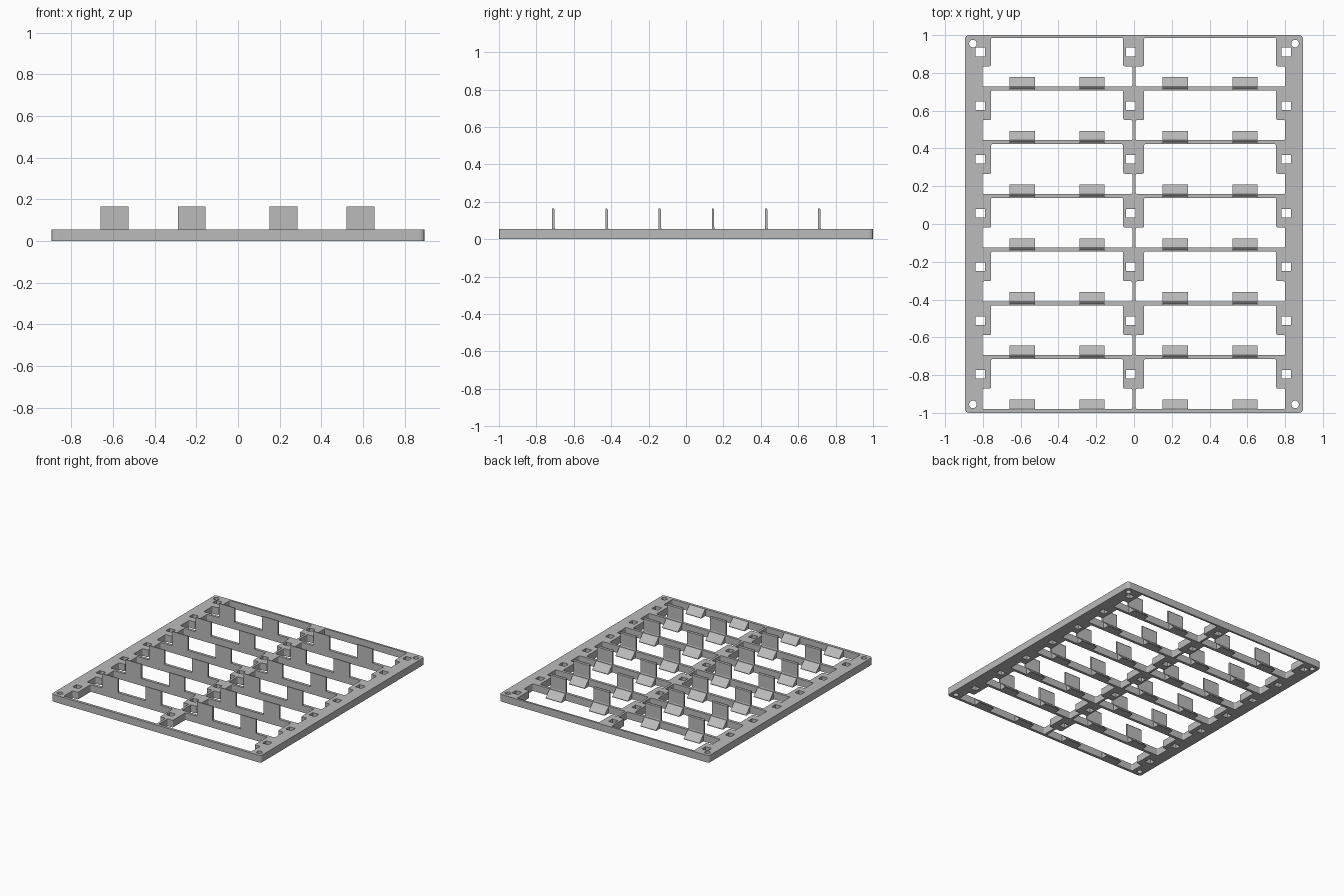
import bpy, bmesh, math

cube = bpy.data.objects.get("Cube")
if cube:
    bpy.data.objects.remove(cube, do_unlink=True)

HEIGHT = 0.055
PITCH = 0.2845
ROWS = 7
FIRST_BAR = 0.707        # front side of the rearmost divider
BAR = 0.021

grey = bpy.data.materials.new("plain_grey")
grey.use_nodes = True
grey.diffuse_color = (0.5, 0.5, 0.5, 1)
grey.node_tree.nodes["Principled BSDF"].inputs["Base Color"].default_value = (0.5, 0.5, 0.5, 1)


def rounded(points, radius, steps=4):
    """Polygon with each corner replaced by a small arc-like curve."""
    out = []
    n = len(points)
    for i, (px, py) in enumerate(points):
        ends = []
        for qx, qy in (points[i - 1], points[(i + 1) % n]):
            d = math.hypot(qx - px, qy - py)
            ends.append((px + (qx - px) * radius / d, py + (qy - py) * radius / d))
        (ax, ay), (bx, by) = ends
        for s in range(steps + 1):
            t = s / steps
            u = 1 - t
            out.append((u * u * ax + 2 * u * t * px + t * t * bx,
                        u * u * ay + 2 * u * t * py + t * t * by))
    return out


def box(x0, x1, y0, y1):
    return [(x0, y0), (x1, y0), (x1, y1), (x0, y1)]


def circle(cx, cy, r, n=24):
    return [(cx + r * math.cos(math.tau * i / n), cy + r * math.sin(math.tau * i / n))
            for i in range(n)]


# Frame outline, corner screw holes
outlines = [rounded(box(-0.895, 0.895, -1, 1), 0.025)]
for sx in (-1, 1):
    for sy in (-1, 1):
        outlines.append(circle(sx * 0.853, sy * 0.955, 0.02))

# Two stepped openings and three square holes per row
for row in range(ROWS):
    shift = row * PITCH
    low = FIRST_BAR + BAR - shift
    high = 0.985 if row == 0 else FIRST_BAR + PITCH - shift
    step = 0.835 - shift
    for x0, x1, pad0, pad1 in ((-0.803, -0.009, -0.757, -0.057),
                               (0.009, 0.80, 0.053, 0.753)):
        outlines.append(rounded([(x0, low), (x1, low), (x1, step), (pad1, step),
                                 (pad1, high), (pad0, high), (pad0, step), (x0, step)],
                                0.008, 3))
    for cx in (-0.814, -0.017, 0.807):
        cy = 0.911 - shift
        outlines.append(box(cx - 0.025, cx + 0.025, cy - 0.023, cy + 0.023))

# Fill the outlines as one flat curve and give it thickness
curve = bpy.data.curves.new("frame_outline", "CURVE")
curve.dimensions = "2D"
curve.fill_mode = "BOTH"
curve.extrude = HEIGHT / 2
for pts in outlines:
    spline = curve.splines.new("POLY")
    spline.points.add(len(pts) - 1)
    for p, (x, y) in zip(spline.points, pts):
        p.co = (x, y, 0, 1)
    spline.use_cyclic_u = True
source = bpy.data.objects.new("frame_source", curve)
bpy.context.collection.objects.link(source)
bpy.context.view_layer.update()
mesh = bpy.data.meshes.new_from_object(source.evaluated_get(bpy.context.evaluated_depsgraph_get()))
bpy.data.objects.remove(source, do_unlink=True)


def finish(name, bm, mesh):
    bmesh.ops.remove_doubles(bm, verts=bm.verts, dist=0.00005)
    bmesh.ops.recalc_face_normals(bm, faces=bm.faces)
    for f in bm.faces:
        f.smooth = False
        f.material_index = 0
    bm.to_mesh(mesh)
    bm.free()
    mesh.materials.clear()
    mesh.materials.append(grey)
    obj = bpy.data.objects.new(name, mesh)
    bpy.context.collection.objects.link(obj)


bm = bmesh.new()
bm.from_mesh(mesh)
bmesh.ops.translate(bm, verts=bm.verts, vec=(0, 0, HEIGHT / 2))
finish("frame", bm, mesh)


def prisms(name, profile, rows):
    """Extrude a side profile (y, z) across each of the four tab places in each row."""
    bm = bmesh.new()
    for row in rows:
        y0 = FIRST_BAR - row * PITCH
        for cx in (-0.592, -0.222, 0.218, 0.588):
            face = bm.faces.new([bm.verts.new((cx - 0.067, y0 + y, z)) for y, z in profile])
            ext = bmesh.ops.extrude_face_region(bm, geom=[face], use_keep_orig=True)
            moved = [v for v in ext["geom"] if isinstance(v, bmesh.types.BMVert)]
            bmesh.ops.translate(bm, verts=moved, vec=(0.134, 0, 0))
    finish(name, bm, bpy.data.meshes.new(name))


# Upright tabs on the dividers, with a chamfered top and a flared foot
prisms("upright_tabs", [(0, 0.05), (0.019, 0.05), (0.013, 0.062), (0.013, 0.158),
                        (0.008, 0.165), (0, 0.165)], range(ROWS - 1))

# Sloped ramps behind every divider and the front bar
prisms("sloped_ramps", [(0.015, 0), (0.071, 0), (0.071, 0.004), (0.02, HEIGHT - 0.0005),
                        (0.015, HEIGHT - 0.0005)], range(ROWS))
